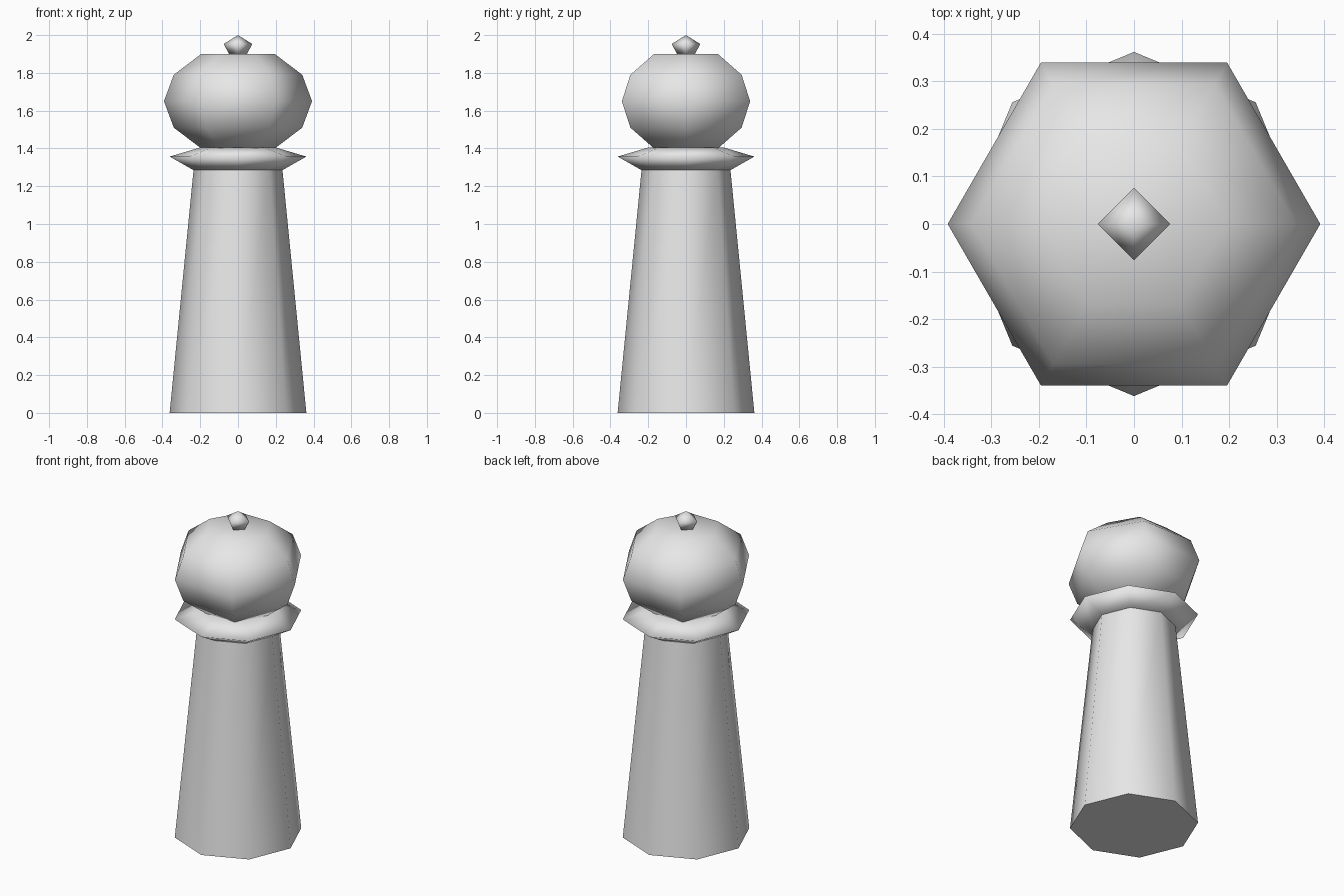
import bpy
import bmesh
from math import cos, sin, tau

cube = bpy.data.objects.get("Cube")
if cube:
    bpy.data.objects.remove(cube, do_unlink=True)

grey = bpy.data.materials.new("plain_grey")
grey.use_nodes = True
grey.diffuse_color = (0.8, 0.8, 0.8, 1)
grey.node_tree.nodes["Principled BSDF"].inputs["Base Color"].default_value = (0.8, 0.8, 0.8, 1)


def turned_part(name, sides, profile, flat_caps=False):
    """Turn a (radius, height) profile about z with few sides, smooth shaded."""
    bm = bmesh.new()
    rings = []
    for radius, z in profile:
        rings.append([bm.verts.new((radius * cos(tau * i / sides), radius * sin(tau * i / sides), z))
                      for i in range(sides)])
    for low, high in zip(rings, rings[1:]):
        for i in range(sides):
            j = (i + 1) % sides
            bm.faces.new((low[i], low[j], high[j], high[i])).smooth = True
    caps = [bm.faces.new(rings[0][::-1]), bm.faces.new(rings[-1])]
    for cap in caps:
        cap.smooth = not flat_caps
        if flat_caps:
            for edge in cap.edges:
                edge.smooth = False
    # Rings of zero radius collapse to a point
    bmesh.ops.remove_doubles(bm, verts=bm.verts[:], dist=0.0001)
    bmesh.ops.recalc_face_normals(bm, faces=bm.faces[:])
    mesh = bpy.data.meshes.new(name)
    bm.to_mesh(mesh)
    bm.free()
    mesh.materials.append(grey)
    obj = bpy.data.objects.new(name, mesh)
    bpy.context.collection.objects.link(obj)
    return obj


# Tapered eight-sided column
turned_part("body", 8, [(0.362, 0), (0.235, 1.29)], flat_caps=True)

# Sharp-rimmed collar
turned_part("collar", 8, [(0.235, 1.285), (0.362, 1.357), (0.2, 1.405)])

# Six-sided rounded head
turned_part("head", 6, [(0.195, 1.4), (0.34, 1.51), (0.392, 1.65), (0.34, 1.79), (0.195, 1.9)])

# Four-sided pointed knob
turned_part("knob", 4, [(0.047, 1.9), (0.076, 1.953), (0, 2)])
